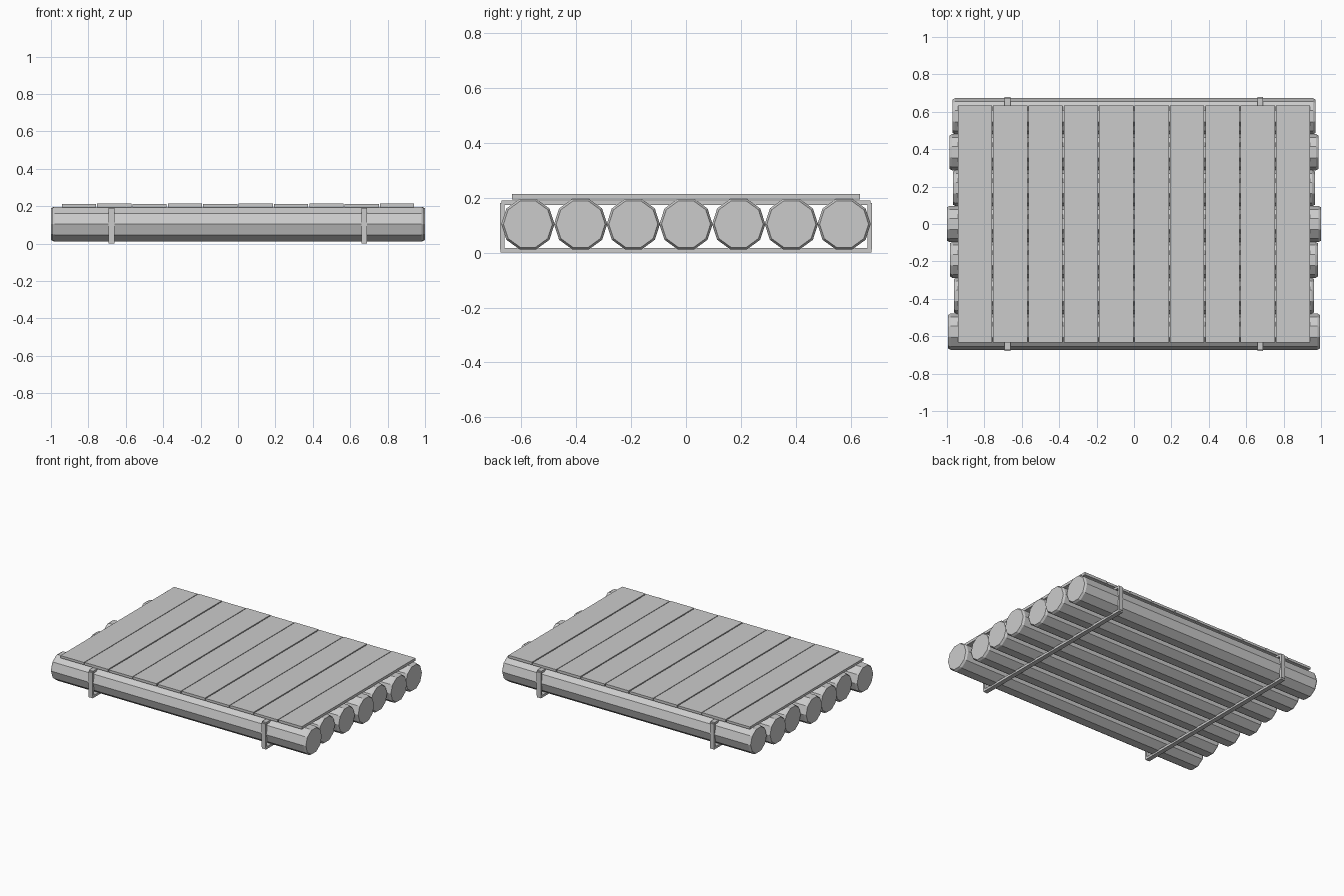
import bpy, bmesh, math

if "Cube" in bpy.data.objects:
    bpy.data.objects.remove(bpy.data.objects["Cube"])

grey = bpy.data.materials.new("plain grey")
grey.diffuse_color = (0.6, 0.6, 0.6, 1)
grey.use_nodes = True
grey.node_tree.nodes["Principled BSDF"].inputs["Base Color"].default_value = grey.diffuse_color


def finish(name, bm):
    bmesh.ops.recalc_face_normals(bm, faces=bm.faces)
    mesh = bpy.data.meshes.new(name)
    bm.to_mesh(mesh)
    bm.free()
    mesh.materials.append(grey)
    obj = bpy.data.objects.new(name, mesh)
    bpy.context.collection.objects.link(obj)
    return obj


def box(name, x0, x1, y0, y1, z0, z1):
    bm = bmesh.new()
    bmesh.ops.create_cube(bm, size=1)
    for v in bm.verts:
        v.co.x = x1 if v.co.x > 0 else x0
        v.co.y = y1 if v.co.y > 0 else y0
        v.co.z = z1 if v.co.z > 0 else z0
    return finish(name, bm)


def log(name, x0, x1, y, z, r, sides=10, chamfer=0.014):
    # ten-sided log along x with chamfered ends
    bm = bmesh.new()
    rings = []
    for x, rad in ((x0, r - 0.008), (x0 + chamfer, r),
                   (x1 - chamfer, r), (x1, r - 0.008)):
        rings.append([bm.verts.new((x, y + rad * math.cos(2 * math.pi * i / sides),
                                    z + rad * math.sin(2 * math.pi * i / sides)))
                      for i in range(sides)])
    for a, b in zip(rings, rings[1:]):
        for i in range(sides):
            j = (i + 1) % sides
            bm.faces.new((a[i], a[j], b[j], b[i]))
    bm.faces.new(rings[0])
    bm.faces.new(rings[-1])
    return finish(name, bm)


# logs, front to back, with slightly uneven lengths
half_lengths = (0.995, 0.963, 0.983, 1.0, 0.967, 0.987, 0.97)
for i, h in enumerate(half_lengths):
    log(f"log_{i + 1}", -h, h, (i - 3) * 0.192, 0.104, 0.097)

# deck planks with narrow gaps
pitch = 0.189
for i in range(10):
    cx = (i - 4.5) * pitch
    top = 0.213 if i % 2 else 0.211
    box(f"deck_plank_{i + 1}", cx - 0.0915, cx + 0.0915, -0.634, 0.634, 0.194, top)

# lashing straps wrapped around the logs
for side, x in (("left", -0.677), ("right", 0.675)):
    w = 0.016
    box(f"{side}_strap_bottom", x - w, x + w, -0.675, 0.675, 0.0, 0.017)
    box(f"{side}_strap_top", x - w, x + w, -0.672, 0.672, 0.174, 0.19)
    for end, s in (("front", -1), ("back", 1)):
        y0, y1 = sorted((s * 0.662, s * 0.678))
        box(f"{side}_strap_{end}", x - w, x + w, y0, y1, 0.012, 0.181)
